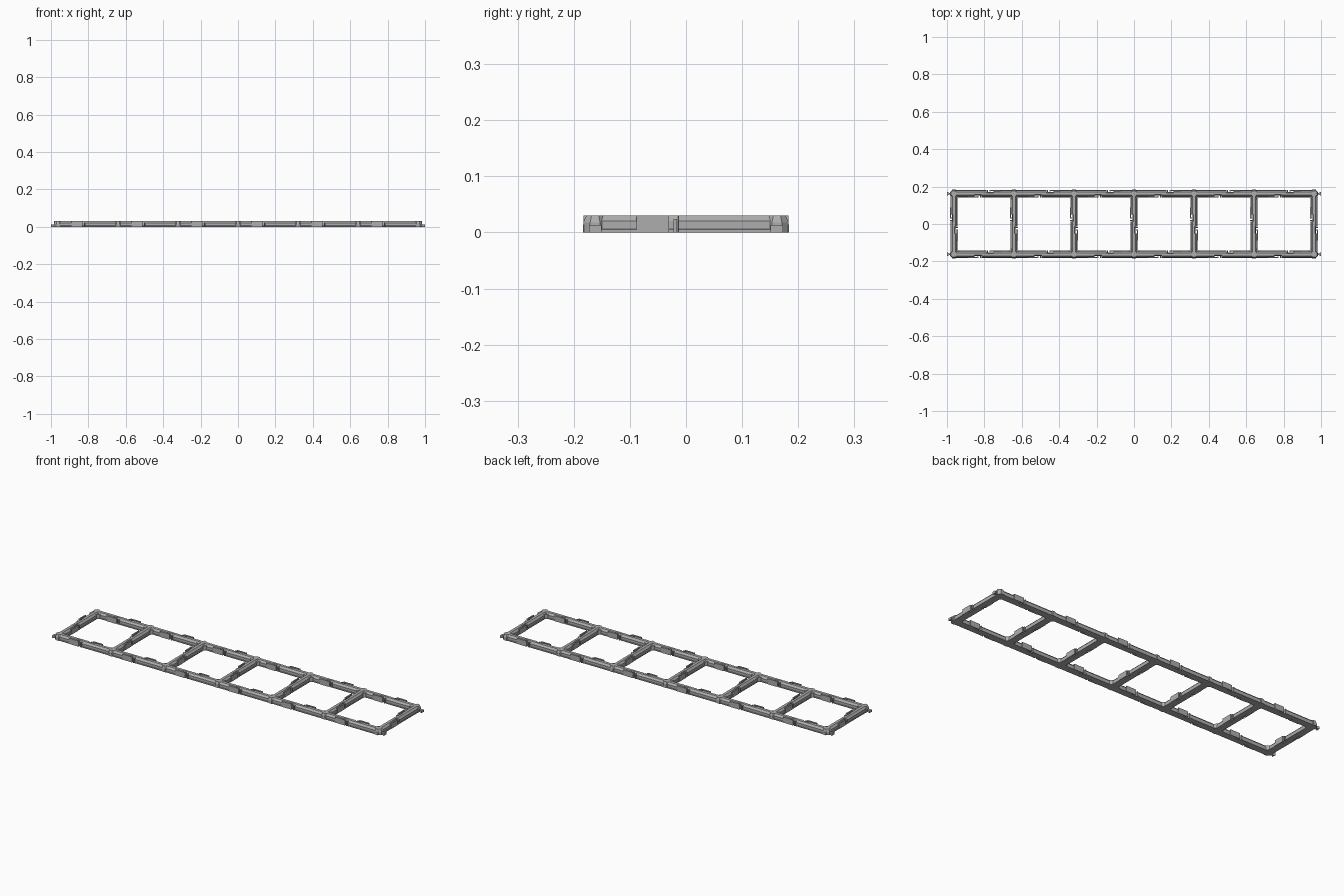
import bpy, bmesh, math
from mathutils import Matrix, Vector

cube = bpy.data.objects.get("Cube")
if cube:
    bpy.data.objects.remove(cube)

grey = bpy.data.materials.new("plain_grey")
grey.use_nodes = True
grey.diffuse_color = (0.42, 0.42, 0.42, 1)
grey.node_tree.nodes["Principled BSDF"].inputs["Base Color"].default_value = (0.42, 0.42, 0.42, 1)

PITCH = 0.321
RAIL = 0.162
H = 0.03


def finish(bm, name):
    bmesh.ops.recalc_face_normals(bm, faces=bm.faces)
    mesh = bpy.data.meshes.new(name)
    bm.to_mesh(mesh)
    bm.free()
    mesh.materials.append(grey)
    obj = bpy.data.objects.new(name, mesh)
    bpy.context.collection.objects.link(obj)
    return obj


def box(bm, x0, x1, y0, y1, z0, z1):
    size = Matrix.Diagonal((x1 - x0, y1 - y0, z1 - z0, 1))
    mid = Matrix.Translation(((x0 + x1) / 2, (y0 + y1) / 2, (z0 + z1) / 2))
    bmesh.ops.create_cube(bm, size=1, matrix=mid @ size)


def section(left, right):
    # stepped foot, upright web, sloped shoulder
    half = [(1, 0), (1, 0.005), (0.9, 0.006), (0.9, 0.02), (0.42, H)]
    return [(right * -f, z) for f, z in half] + [(left * f, z) for f, z in reversed(half)]


def beam(name, start, end):
    """Beam with a snap clip on each side, half-turn symmetric about its middle."""
    start, end = Vector(start), Vector(end)
    length = (end - start).length
    mid = length / 2
    full, slim = 0.019, 0.009
    # clip pocket lies beside the middle of the beam, on opposite sides
    a, b = mid - 0.052, mid - 0.014
    stations = [(0, full, full), (a, full, full), (a + 0.001, full, slim),
                (b, full, slim), (b + 0.001, full, full)]
    stations += [(length - s, r, l) for s, l, r in reversed(stations)]
    bm = bmesh.new()
    rings = [[bm.verts.new((s, y, z)) for y, z in section(l, r)] for s, l, r in stations]
    for p, q in zip(rings, rings[1:]):
        for i in range(len(p)):
            j = (i + 1) % len(p)
            bm.faces.new((p[i], p[j], q[j], q[i]))
    bm.faces.new(rings[0])
    bm.faces.new(rings[-1])

    # clip arm and hooked tip on both sides
    def clip(x0, x1, y0, y1, z1):
        box(bm, x0, x1, y0, y1, 0, z1)
        box(bm, length - x1, length - x0, -y1, -y0, 0, z1)
    clip(mid - 0.088, mid - 0.03, -0.021, -0.015, H)
    clip(mid - 0.036, mid - 0.03, -0.016, -0.011, H)
    clip(mid - 0.022, mid - 0.016, -0.021, -0.008, 0.024)

    angle = math.atan2(end.y - start.y, end.x - start.x)
    bm.transform(Matrix.Translation(start) @ Matrix.Rotation(angle, 4, 'Z'))
    return finish(bm, name)


def node(name, x, y):
    """Chamfered junction block with a low foot on its outer side."""
    bm = bmesh.new()
    spin = Matrix.Rotation(math.pi / 8, 4, 'Z')
    for r1, r2, z0, z1 in ((0.0227, 0.0227, 0, 0.018), (0.0227, 0.017, 0.018, H)):
        bmesh.ops.create_cone(bm, cap_ends=True, segments=8, radius1=r1, radius2=r2,
                              depth=z1 - z0,
                              matrix=Matrix.Translation((0, 0, (z0 + z1) / 2)) @ spin)
    # corner gussets between the beams
    for sx in (-1, 1):
        if abs(x + sx * 0.01) > 3 * PITCH:
            continue
        sy = -1 if y > 0 else 1
        tri = [(sx * 0.014, sy * 0.014), (sx * 0.032, sy * 0.014), (sx * 0.014, sy * 0.032)]
        low = [bm.verts.new((px, py, 0)) for px, py in tri]
        top = [bm.verts.new((px, py, 0.024)) for px, py in tri]
        bm.faces.new(low)
        bm.faces.new(top)
        for i in range(3):
            j = (i + 1) % 3
            bm.faces.new((low[i], low[j], top[j], top[i]))
    out = 1 if y > 0 else -1
    ya, yb = sorted((out * 0.01, out * 0.0215))
    box(bm, -0.01, 0.01, ya, yb, 0, 0.014)
    bm.transform(Matrix.Translation((x, y, 0)))
    return finish(bm, name)


def end_connector(name, side, y):
    """Short stem with a flared head, for joining to the next frame."""
    bm = bmesh.new()
    plan = [(0.975, 0.005), (0.989, 0.005), (1.0, 0.011),
            (1.0, -0.011), (0.989, -0.005), (0.975, -0.005)]
    face = bm.faces.new([bm.verts.new((side * px, y + py, 0)) for px, py in plan])
    new = bmesh.ops.extrude_face_region(bm, geom=[face])["geom"]
    bmesh.ops.translate(bm, vec=(0, 0, 0.013),
                        verts=[v for v in new if isinstance(v, bmesh.types.BMVert)])
    return finish(bm, name)


xs = [(i - 3) * PITCH for i in range(7)]

# Long rails
for label, y in (("front", -RAIL), ("back", RAIL)):
    for i, (x0, x1) in enumerate(zip(xs, xs[1:])):
        beam(f"{label}_rail_{i + 1}", (x0, y, 0), (x1, y, 0))

# Cross beams and junctions
for i, x in enumerate(xs):
    beam(f"cross_beam_{i + 1}", (x, -RAIL, 0), (x, RAIL, 0))
    node(f"front_junction_{i + 1}", x, -RAIL)
    node(f"back_junction_{i + 1}", x, RAIL)

# Joining tabs at both ends
for side, label in ((1, "left"), (-1, "right")):
    for y, depth in ((-RAIL, "front"), (RAIL, "back")):
        end_connector(f"{label}_{depth}_connector", side, y)
